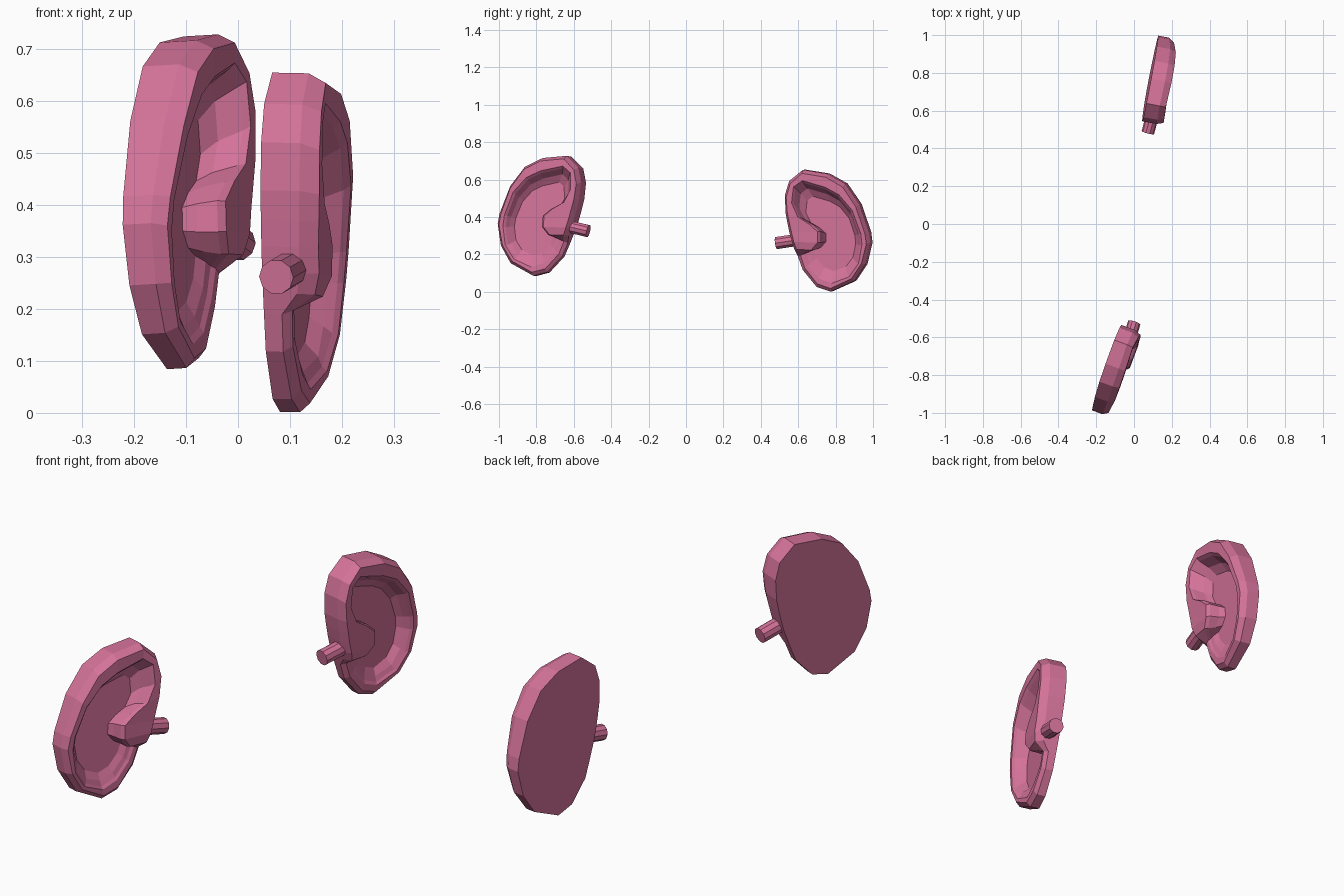
import bpy, bmesh
from mathutils import Vector, Matrix

if "Cube" in bpy.data.objects:
    bpy.data.objects.remove(bpy.data.objects["Cube"])

pink = bpy.data.materials.new("ear_pink")
pink.diffuse_color = (0.66, 0.17, 0.32, 1)
pink.use_nodes = True
pink.node_tree.nodes["Principled BSDF"].inputs["Base Color"].default_value = pink.diffuse_color

# Clockwise profile: outer outline (u, v), opening outline (u, v), rim height
PROFILE = [
    (.64, .654, .645, .585, .105), (.77, .633, .765, .550, .110),
    (.865, .58, .835, .510, .110), (.94, .47, .90, .430, .105),
    (.99, .32, .94, .310, .090), (.997, .265, .945, .250, .085),
    (.97, .15, .925, .155, .080), (.91, .06, .875, .090, .070),
    (.78, .002, .79, .058, .058), (.705, .027, .725, .085, .055),
    (.63, .118, .670, .150, .050), (.605, .19, .650, .208, .052),
    (.592, .23, .700, .225, .098), (.579, .27, .735, .265, .108),
    (.567, .32, .735, .325, .108), (.557, .37, .690, .365, .110),
    (.547, .428, .630, .400, .112), (.545, .52, .595, .470, .112),
    (.567, .594, .605, .555, .110),
]
CENTRE = Vector((.77, .33))
BOWL = Vector((.81, .28))


def make_object(name, bm, frame):
    bm.transform(frame)
    bmesh.ops.recalc_face_normals(bm, faces=bm.faces)
    mesh = bpy.data.meshes.new(name)
    bm.to_mesh(mesh)
    bm.free()
    mesh.materials.append(pink)
    bpy.context.collection.objects.link(bpy.data.objects.new(name, mesh))


def ear_shell():
    bm = bmesh.new()
    rings = [[] for _ in range(7)]
    for ou, ov, iu, iv, h in PROFILE:
        o, i = Vector((ou, ov)), Vector((iu, iv))
        d = (i - o).normalized()
        levels = [(o, 0), (o, h * .68), (o + d * .018, h),
                  (i - d * .012, h), (i, h * .88),
                  (i.lerp(BOWL, .10), .055 if h > .06 else .042),
                  (i.lerp(BOWL, .24), .03)]
        for ring, (p, w) in zip(rings, levels):
            p = p - CENTRE
            ring.append(bm.verts.new((p.x / .98, p.y, w)))
    n = len(PROFILE)
    for a, b in zip(rings, rings[1:]):
        for k in range(n):
            m = (k + 1) % n
            bm.faces.new((a[k], a[m], b[m], b[k]))
    bm.faces.new(rings[0])      # flat back
    bm.faces.new(rings[-1])     # bowl floor
    return bm


def peg():
    bm = bmesh.new()
    tip, root = Vector((-.283, -.068, .045)), Vector((-.13, -.045, .055))
    rot = (root - tip).to_track_quat('Z', 'Y').to_matrix().to_4x4()
    bmesh.ops.create_cone(bm, cap_ends=True, segments=10, radius1=.034,
                          radius2=.034, depth=(root - tip).length,
                          matrix=Matrix.Translation((tip + root) / 2) @ rot)
    return bm


def frame(origin, normal, side, roll):
    # axes: u points away from the head, v up, w out of the flat back
    w = Vector(normal).normalized()
    v = Vector((0, 0, 1))
    v = (v - w * v.dot(w)).normalized()
    u = v.cross(w) * side
    m = Matrix((u, v, w)).transposed().to_4x4()
    return Matrix.Translation(origin) @ m @ Matrix.Rotation(roll, 4, 'Z')


# Ear pair: the second is mirrored and turned a little further forward
far = frame((.085, .77, .33), (1, -.196, -.02), 1, 0)
near = frame((-.142, -.765, .41), (1, -.372, .06), -1, .07)
if far.col[0].y < 0:
    far, near = far @ Matrix.Scale(-1, 4, (1, 0, 0)), near @ Matrix.Scale(-1, 4, (1, 0, 0))
for label, m in (("left", far), ("right", near)):
    make_object(label + "_ear", ear_shell(), m)
    make_object(label + "_ear_peg", peg(), m)
